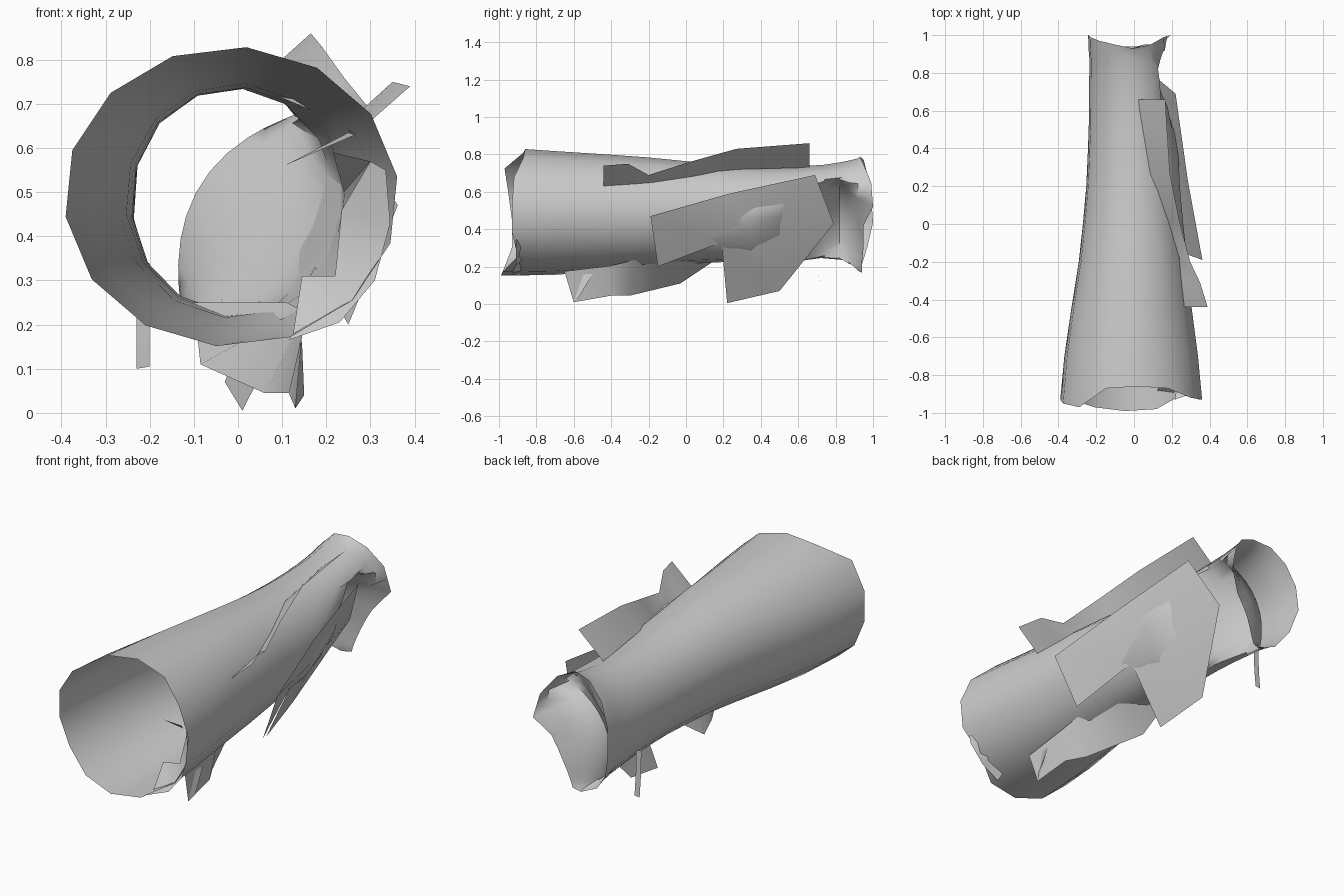
import bpy, math

N = 14                                   # visible sides of the tube
M = 2 * N                                # doubled so the dent bends cleanly
NX, NZ = 0.85, -0.53                     # direction facing the dented side


def mesh_object(name, verts, faces, smooth=True):
    me = bpy.data.meshes.new(name)
    me.from_pydata(verts, [], faces)
    me.update()
    ob = bpy.data.objects.new(name, me)
    bpy.context.collection.objects.link(ob)
    if smooth:
        bpy.ops.object.select_all(action='DESELECT')
        ob.select_set(True)
        bpy.context.view_layer.objects.active = ob
        bpy.ops.object.shade_smooth_by_angle(angle=math.radians(45))
    return ob


def strip(name, a, b):
    """Sheet spanned between two torn edges."""
    n = len(a)
    return mesh_object(name, a + b, [(i, i + 1, n + i + 1, n + i) for i in range(n - 1)])


def ring_point(k, values):
    """Value at half step k: real corner, or midpoint between corners."""
    return (values[k // 2] + values[(k + 1) // 2 % N]) / 2


# Crushed tube: y, centre x, centre z, radius x, radius z, dent distance, dent curve
rows = [
    (-0.92, -0.015, 0.490, 0.379, 0.340, 9, 0),
    (-0.70, -0.015, 0.487, 0.357, 0.332, 9, 0),
    (-0.45, -0.013, 0.488, 0.322, 0.315, 9, 0),
    (-0.20, -0.005, 0.490, 0.290, 0.295, 0.30, -0.5),
    (0.00, -0.005, 0.490, 0.268, 0.275, 0.27, -0.5),
    (0.20, -0.005, 0.485, 0.250, 0.262, 0.240, -0.8),
    (0.35, -0.005, 0.483, 0.243, 0.255, 0.224, -0.8),
    (0.50, -0.010, 0.480, 0.232, 0.255, 0.187, -0.6),
    (0.62, -0.012, 0.478, 0.228, 0.260, 0.085, 0.2),
    (0.74, -0.014, 0.476, 0.226, 0.270, -0.03, 1.0),
    (0.82, -0.020, 0.478, 0.218, 0.280, -0.075, 1.6),
    (0.87, -0.022, 0.478, 0.216, 0.290, -0.05, 1.8),
    (0.92, -0.025, 0.478, 0.217, 0.302, 0.05, 1.4),
    (0.96, -0.025, 0.478, 0.220, 0.312, 0.15, 0.6),
]
front_y = [-.93, -.92, -.87, -.86, -.87, -.97, -.95, -.93, -.93, -.97, -.99, -.98, -.90, -.93]
back_y = [1.0, .99, .95, .93, .95, .97, .99, 1.0, .97, .94, .94, .94, .95, .95]
unit_x = [math.cos(2 * math.pi * (k + 0.3) / N) for k in range(N)]
unit_z = [math.sin(2 * math.pi * (k + 0.3) / N) for k in range(N)]
verts = []
for r, (y, cx, cz, rx, rz, d, curve) in enumerate(rows):
    for k in range(M):
        dx, dz = rx * ring_point(k, unit_x), rz * ring_point(k, unit_z)
        along = dz * NX - dx * NZ
        over = dx * NX + dz * NZ - d - curve * along ** 2
        if over > 0:                     # push in to the dent
            dx -= over * NX
            dz -= over * NZ
        yy = y
        if r == 0:
            yy = ring_point(k, front_y)
        elif r == len(rows) - 1:
            yy = ring_point(k, back_y)
        verts.append((cx + dx, yy, cz + dz))
faces = [(r * M + k, r * M + (k + 1) % M, (r + 1) * M + (k + 1) % M, (r + 1) * M + k)
         for r in range(len(rows) - 1) for k in range(M)]
mesh_object("crushed_tube", verts, faces)

# Torn lip folded inwards at the front right
strip("torn_front_lip",
      [(.115, -.93, .165), (.23, -.91, .205), (.31, -.91, .30), (.345, -.91, .43), (.335, -.91, .55)],
      [(.125, -.88, .18), (.145, -.83, .31), (.22, -.80, .31), (.235, -.76, .46), (.30, -.74, .57)])
mesh_object("lip_shard", [(.215, -.93, .59), (.30, -.90, .57), (.24, -.80, .50)], [(0, 1, 2)], False)

# Large bent panel along the right side
mesh_object("side_panel", [
    (.362, -.19, .47), (.25, -.15, .20), (.175, .19, .33), (.01, .22, .005),
    (-.03, .50, .07), (.10, .79, .43), (.22, .69, .69), (.285, .23, .59), (.213, .33, .42)],
    [(0, 1, 2, 8), (2, 3, 4, 8), (8, 4, 5), (8, 5, 6), (8, 6, 7), (8, 7, 0)])

# Narrow strip peeled up from the upper right
strip("upper_strip",
      [(.39, -.44, .74), (.35, -.31, .75), (.297, -.20, .69), (.24, .02, .76),
       (.19, .27, .83), (.165, .66, .86)],
      [(.265, -.44, .63), (.25, -.30, .64), (.24, -.18, .65), (.18, .02, .68),
       (.085, .27, .72), (.02, .66, .73)])
mesh_object("upper_strip_root", [(.105, -.44, .56), (.265, -.44, .63), (.25, -.36, .635)],
            [(0, 1, 2)], False)

# Sheet hanging below the tube
strip("lower_strip",
      [(.145, -.65, .175), (.15, -.40, .205), (.14, -.28, .235), (.11, -.03, .25), (.0, .18, .24)],
      [(.13, -.60, .01), (.115, -.40, .045), (.06, -.30, .045), (-.085, -.03, .11), (-.10, .18, .25)])
mesh_object("lower_strip_tip", [(.13, -.60, .01), (.15, -.57, .04), (.145, -.50, .16), (.14, -.55, .16)],
            [(0, 1, 2, 3)], False)

# Thin sliver at the lower left
strip("hanging_sliver",
      [(-.23, .70, .34), (-.23, .705, .20), (-.23, .715, .10)],
      [(-.20, .70, .34), (-.20, .705, .20), (-.20, .715, .105)])
